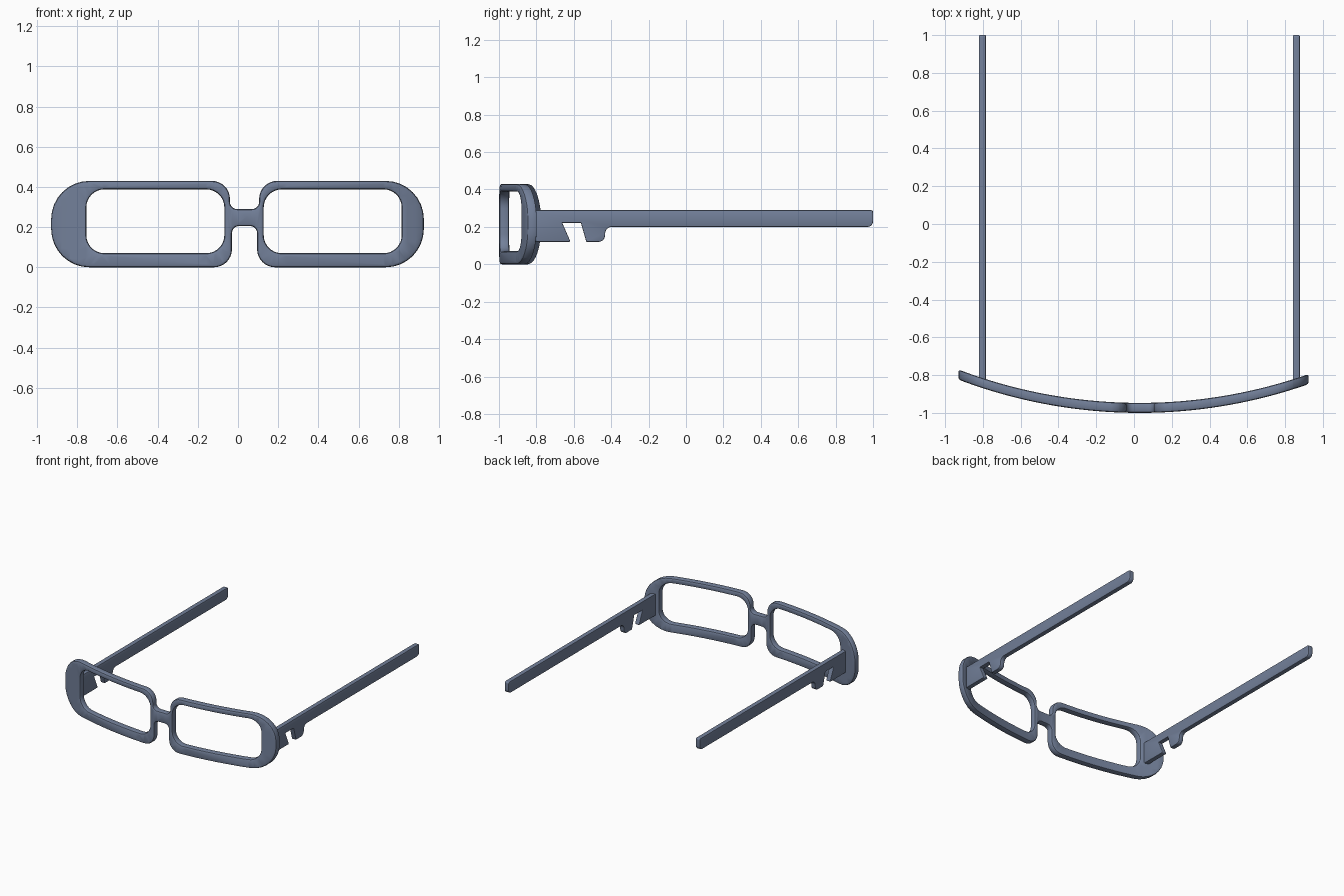
import bpy, bmesh, math
from mathutils import Vector

if "Cube" in bpy.data.objects:
    bpy.data.objects.remove(bpy.data.objects["Cube"])

mat = bpy.data.materials.new("slate blue")
mat.diffuse_color = (0.17, 0.215, 0.32, 1)
mat.use_nodes = True
mat.node_tree.nodes["Principled BSDF"].inputs["Base Color"].default_value = mat.diffuse_color


def rounded(corners, steps=8):
    """Polygon (counter-clockwise u, v, radius) with rounded corners."""
    pts, n = [], len(corners)
    for i, (u, v, r) in enumerate(corners):
        p = Vector((u, v))
        a = (Vector(corners[i - 1][:2]) - p).normalized()
        b = (Vector(corners[(i + 1) % n][:2]) - p).normalized()
        if r == 0:
            pts.append(p)
            continue
        half = a.angle(b) / 2
        c = p + (a + b).normalized() * (r / math.sin(half))
        s = p + a * (r / math.tan(half)) - c
        e = p + b * (r / math.tan(half)) - c
        sweep = s.angle_signed(e)  # clockwise positive
        for k in range(steps + 1):
            t = -sweep * k / steps
            pts.append(c + Vector((s.x * math.cos(t) - s.y * math.sin(t),
                                   s.x * math.sin(t) + s.y * math.cos(t))))
    return pts


def inset(pts, d):
    """Move a loop to its left side by d."""
    out, n = [], len(pts)
    for i, p in enumerate(pts):
        a = (p - pts[i - 1]).normalized()
        b = (pts[(i + 1) % n] - p).normalized()
        na, nb = Vector((-a.y, a.x)), Vector((-b.y, b.x))
        out.append(p + (na + nb) * (d / (1 + na.dot(nb))))
    return out


def plate(name, loops, thick, bevel, place, bend=None):
    """Flat plate with softened edges; the first loop is outer, others are holes."""
    bm = bmesh.new()
    k = bevel * 0.3
    section = [(bevel, 0), (k, k), (0, bevel), (0, thick - bevel),
               (k, thick - k), (bevel, thick)]
    caps = [[], []]
    for pts in loops:
        rings = [[bm.verts.new(place(p.x, p.y, w)) for p in inset(pts, d)]
                 for d, w in section]
        n = len(pts)
        for r0, r1 in zip(rings, rings[1:]):
            for i in range(n):
                j = (i + 1) % n
                bm.faces.new((r0[i], r0[j], r1[j], r1[i]))
        for cap, ring in zip(caps, (rings[0], rings[-1])):
            cap += [bm.edges.get((ring[i], ring[(i + 1) % n])) for i in range(n)]
    for cap in caps:
        bmesh.ops.triangle_fill(bm, use_beauty=True, use_dissolve=False, edges=cap)
    bmesh.ops.recalc_face_normals(bm, faces=bm.faces)
    if bend:
        for i in range(-22, 23):
            bmesh.ops.bisect_plane(bm, geom=bm.verts[:] + bm.edges[:] + bm.faces[:],
                                   dist=1e-5, plane_co=(i * 0.04 + 0.003, 0, 0),
                                   plane_no=(1, 0, 0))
        bmesh.ops.triangulate(bm, faces=[f for f in bm.faces if len(f.verts) > 4])
        for v in bm.verts:
            v.co.y += bend(v.co.x)
    me = bpy.data.meshes.new(name)
    bm.to_mesh(me)
    bm.free()
    ob = bpy.data.objects.new(name, me)
    bpy.context.collection.objects.link(ob)
    me.materials.append(mat)
    bpy.ops.object.select_all(action='DESELECT')
    ob.select_set(True)
    bpy.context.view_layer.objects.active = ob
    bpy.ops.object.shade_smooth_by_angle(angle=math.radians(30))
    return ob


# Curved front frame with bridge and two lens openings
outer = rounded([(-0.03, 0, 0.09), (-0.03, 0.205, 0.035), (0.095, 0.205, 0.035),
                 (0.095, 0, 0.09), (0.925, 0, 0.19), (0.925, 0.43, 0.19),
                 (0.105, 0.43, 0.09), (0.105, 0.29, 0.035), (-0.04, 0.29, 0.035),
                 (-0.04, 0.43, 0.09), (-0.93, 0.43, 0.19), (-0.93, 0, 0.19)])
holes = [rounded([(x0, 0.07, 0.09), (x1, 0.07, 0.09), (x1, 0.388, 0.09),
                  (x0, 0.388, 0.09)])[::-1]
         for x0, x1 in ((-0.755, -0.068), (0.128, 0.815))]
plate("front_frame", [outer] + holes, 0.053, 0.012,
      lambda u, v, w: (u, -1 + w, v),
      lambda x: 2.7 - math.sqrt(2.7 ** 2 - (x - 0.03) ** 2))

# Temple arms with the notched hinge block underneath
arm = rounded([(-0.835, 0.12, 0), (-0.617, 0.12, 0.006), (-0.662, 0.222, 0),
               (-0.562, 0.222, 0), (-0.533, 0.12, 0.006), (-0.435, 0.12, 0.035),
               (-0.43, 0.2, 0.035), (1, 0.2, 0.03), (1, 0.29, 0.012),
               (-0.835, 0.29, 0)])
for name, x in (("left_arm", -0.821), ("right_arm", 0.841)):
    plate(name, [arm], 0.037, 0.005, lambda u, v, w: (x + w, u, v))
